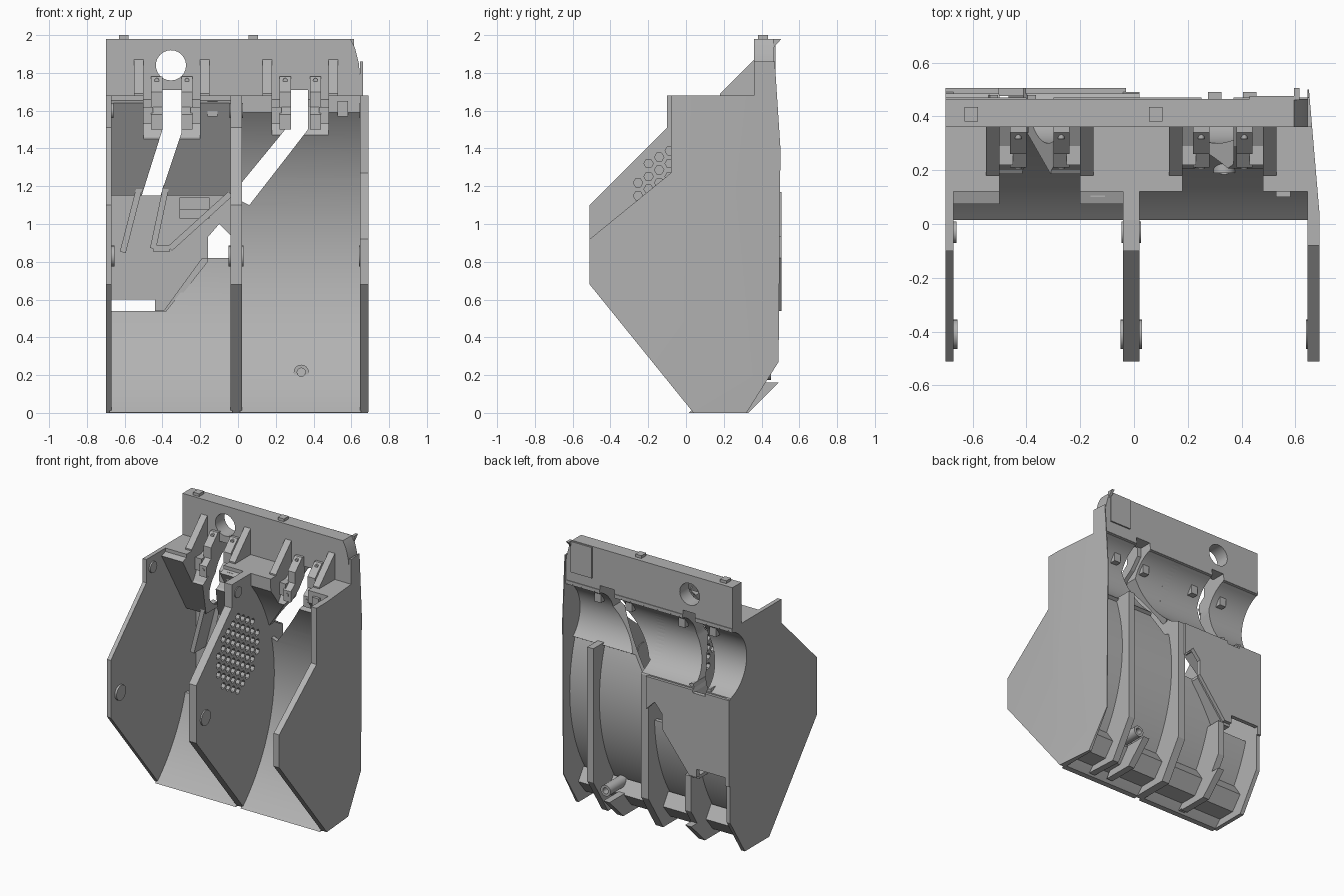
import bpy, bmesh, math

cube = bpy.data.objects.get("Cube")
if cube:
    bpy.data.objects.remove(cube, do_unlink=True)

grey = bpy.data.materials.new("plain grey")
grey.use_nodes = True
colour = (0.45, 0.45, 0.45, 1)
grey.diffuse_color = colour
grey.node_tree.nodes["Principled BSDF"].inputs["Base Color"].default_value = colour
cutters = []


def finish(name, bm, cutter=False):
    bmesh.ops.recalc_face_normals(bm, faces=bm.faces)
    mesh = bpy.data.meshes.new(name)
    bm.to_mesh(mesh)
    bm.free()
    mesh.materials.append(grey)
    ob = bpy.data.objects.new(name, mesh)
    bpy.context.collection.objects.link(ob)
    if cutter:
        ob.hide_render = True
        cutters.append(ob)
    return ob


def extrude(bm, pts, lo, hi, axis):
    # closed prism from a flat outline, along x (y,z outline) or y (x,z outline)
    def place(p, d):
        return (d, p[0], p[1]) if axis == "x" else (p[0], d, p[1])
    a = [bm.verts.new(place(p, lo)) for p in pts]
    b = [bm.verts.new(place(p, hi)) for p in pts]
    bm.faces.new(a)
    bm.faces.new(b[::-1])
    for i in range(len(pts)):
        j = (i + 1) % len(pts)
        bm.faces.new((a[i], b[i], b[j], a[j]))


def prism(name, pts, lo, hi, axis="x", cutter=False):
    bm = bmesh.new()
    extrude(bm, pts, lo, hi, axis)
    return finish(name, bm, cutter)


def box(name, x0, x1, y0, y1, z0, z1, cutter=False):
    return prism(name, [(y0, z0), (y1, z0), (y1, z1), (y0, z1)], x0, x1, "x", cutter)


def arc(cu, cv, r, a0, a1, n=24):
    angles = [math.radians(a0 + (a1 - a0) * i / n) for i in range(n + 1)]
    return [(cu + r * math.cos(a), cv + r * math.sin(a)) for a in angles]


def disc(name, u, v, r, lo, hi, axis, cutter=False):
    return prism(name, arc(u, v, r, 0, 345, 23), lo, hi, axis, cutter)


def cut(ob, *tools):
    for tool in tools:
        mod = ob.modifiers.new("cut", "BOOLEAN")
        mod.operation, mod.solver, mod.object = "DIFFERENCE", "EXACT", tool
    bpy.context.view_layer.update()
    graph = bpy.context.evaluated_depsgraph_get()
    mesh = bpy.data.meshes.new_from_object(ob.evaluated_get(graph))
    ob.modifiers.clear()
    ob.data = mesh


# shared curves: the big front channel and the hollow behind the shelf
CY, CZ, R, R_OUT = -0.76, 0.85, 1.15, 1.18


def hollow(start):
    return arc(0.55, 1.42, 0.25, start, 112)


back_foot = [(0.49, 0.27), (0.32, 0)]


def channel(top):
    return arc(CY, CZ, R, -47.6, top, 36) + arc(CY, CZ, R_OUT, top, -46.1, 36)


# openings
left_slot = prism("left_slot_cutter", [(-0.4, 1.71), (-0.3, 1.71), (-0.3, 1.48), (-0.41, 1.15),
                  (-0.51, 1.15), (-0.4, 1.5)], -1, 1, "y", True)
right_slot = prism("right_slot_cutter", [(0.25, 1.71), (0.37, 1.71), (0.37, 1.5), (0.27, 1.37),
                   (0.06, 1.1), (0.02, 1.12), (0.02, 1.22), (0.25, 1.5)], -1, 1, "y", True)
pocket = [(-0.2, 1.42), (0.14, 1.42), (0.2, 1.46), (0.24, 1.53), (0.29, 1.62), (0.36, 1.66),
          (0.36, 1.9), (-0.2, 1.9)]
left_pocket = prism("left_pocket_cutter", pocket, -0.5, -0.2, "x", True)
right_pocket = prism("right_pocket_cutter", pocket, 0.18, 0.48, "x", True)

# left and middle side plates
plate = [(0.04, 0), (-0.51, 0.68), (-0.51, 1.1), (-0.1, 1.51), (-0.1, 1.68), (0.47, 1.68),
         (0.47, 1.66)] + hollow(255)[::-1] + [(0.49, 1.17)] + back_foot
prism("left_side_plate", plate, -0.7, -0.67)
middle = prism("middle_plate", plate, -0.04, 0.02)

# honeycomb of vent holes in the middle plate
bm = bmesh.new()
for i in range(-4, 5):
    for j in range(-5, 6):
        y, z = -0.03 + i * 0.056, 1.15 + (j + (i % 2) / 2) * 0.068
        if ((y + 0.03) / 0.24) ** 2 + ((z - 1.15) / 0.29) ** 2 < 1:
            extrude(bm, arc(y, z, 0.025, 0, 300, 5), -0.2, 0.2, "x")
cut(middle, finish("vent_cutter", bm, True))

# right side plate, its outer face leaning inward towards the rear
outline = [(0.04, 0), (-0.51, 0.68), (-0.51, 0.92), (-0.08, 1.27), (-0.08, 1.68), (0.36, 1.68),
           (0.36, 1.86), (0.47, 1.86), (0.5, 1.4)] + back_foot
right = prism("right_side_plate", outline, 0.645, 0.69)
bm = bmesh.new()
bm.from_mesh(right.data)
bmesh.ops.bisect_plane(bm, geom=bm.verts[:] + bm.edges[:] + bm.faces[:],
                       plane_co=(0, 0.03, 0), plane_no=(0, 1, 0))
for v in bm.verts:
    if v.co.x > 0.67:
        v.co.x -= 0.085 * max(0, v.co.y - 0.03)
bm.to_mesh(right.data)
bm.free()

# shelf blocks with the hollow behind them
left_block = prism("left_shelf_block", [(0.12, 1.68), (0.12, 1.655), (0.075, 1.64), (0.36, 1.15),
                   (0.485, 1.15)] + hollow(255) + [(0.47, 1.66), (0.47, 1.68)], -0.68, -0.03)
cut(left_block, left_slot, left_pocket)
right_block = prism("right_shelf_block", [(0.12, 1.68)] + arc(CY, CZ, R, 40, 18)
                    + hollow(228) + [(0.47, 1.66), (0.47, 1.68)], 0.01, 0.65)
cut(right_block, right_slot, right_pocket)

# curved front channels
bore = disc("bore_cutter", 0.335, 0.215, 0.022, -1, 1, "y", True)
right_channel = prism("right_channel", channel(20), 0.01, 0.65)
cut(right_channel, right_slot, bore)
left_channel = prism("left_channel", channel(17), -0.68, -0.03)
cut(left_channel, prism("window_cutter", [(-0.8, 0.54), (-0.38, 0.54), (-0.16, 0.82), (0, 0.82),
                        (0, 1.3), (-0.8, 1.3)], -1, 1, "y", True))

# flat rear panel and the chute walls in front of it
panel = prism("rear_panel", [(-0.7, 0.54), (-0.38, 0.54), (-0.16, 0.82), (-0.16, 0.93), (-0.1, 1),
              (-0.03, 0.93), (-0.03, 1.17), (-0.7, 1.17)], 0.475, 0.505, "y")
cut(panel, box("notch_cutter", -0.67, -0.44, -1, 1, 0.5, 0.6, True), left_slot)
chute_walls = [((-0.61, 0.85), (-0.52, 1.2)), ((-0.45, 0.87), (-0.38, 1.2)),
               ((-0.36, 0.87), (-0.04, 1.16)), ((-0.45, 0.87), (-0.36, 0.87))]
for i, ((x0, z0), (x1, z1)) in enumerate(chute_walls):
    dx, dz = x1 - x0, z1 - z0
    k = 0.016 / math.hypot(dx, dz)
    ox, oz = -dz * k, dx * k
    prism(f"chute_wall_{i + 1}", [(x0 + ox, z0 + oz), (x1 + ox, z1 + oz), (x1 - ox, z1 - oz),
          (x0 - ox, z0 - oz)], 0.34, 0.48, "y")
prism("window_sill", [(-0.44, 0.52), (-0.38, 0.52), (-0.16, 0.8), (-0.16, 0.82), (-0.19, 0.82),
      (-0.39, 0.545), (-0.44, 0.545)], 0.37, 0.48, "y")
box("catch_block", -0.31, -0.15, 0.36, 0.48, 1.03, 1.08)
box("catch_top", -0.31, -0.15, 0.4, 0.48, 1.08, 1.14)

# rear ribs, feet and hollow boss
for name, x, top in (("right_rib", 0.43, 20), ("left_rib", -0.36, -16)):
    face = arc(CY, CZ, 1.165, -46, top)
    prism(name, face + [(0.49, face[-1][1])] + back_foot, x - 0.025, x + 0.025)
prism("foot_wall", [(0.1, 0.05), (0.24, 0.05), (0.32, 0.15), (0.26, 0.24), (0.2, 0.19)],
      -0.68, 0.65)
for x in (0.3, -0.36):
    prism("foot_gusset", [(0.1, 0), (0.33, 0), (0.49, 0.16), (0.2, 0.16)], x - 0.025, x + 0.025)
cut(disc("boss", 0.335, 0.215, 0.04, 0.19, 0.45, "y"), bore)

# upper back plate with its round hole, corner hook and pegs
back = prism("back_plate", [(-0.7, 1.65), (0.65, 1.65), (0.648, 1.75), (0.64, 1.85), (0.62, 1.93),
             (0.595, 1.98), (-0.7, 1.98)], 0.36, 0.465, "y")
cut(back, disc("round_hole_cutter", -0.355, 1.84, 0.08, -1, 1, "y", True),
    left_slot, right_slot)
prism("corner_hook", [(0.46, 1.93), (0.505, 1.98), (0.46, 1.98)], 0.595, 0.615)
box("back_pad", 0.43, 0.6, 0.46, 0.475, 1.75, 1.975)
for x in (-0.605, 0.08):
    box("top_peg", x - 0.025, x + 0.025, 0.38, 0.435, 1.97, 2)

# gussets and clip brackets around both slots
for side, x in (("left", -0.35), ("right", 0.33)):
    for s in (-1, 1):
        g = x + s * 0.175
        prism(f"{side}_gusset", [(0.18, 1.67), (0.18, 1.69), (0.36, 1.87), (0.36, 1.67)],
              g - 0.025, g + 0.025)
        b = x + s * 0.08
        prism(f"{side}_bracket", [(0.21, 1.5), (0.21, 1.58), (0.26, 1.62), (0.26, 1.7),
              (0.34, 1.78), (0.37, 1.78), (0.37, 1.64), (0.3, 1.56)], b - 0.03, b + 0.03)
        t = x + s * 0.125
        box(f"{side}_tab", t - 0.026, t + 0.026, 0.22, 0.37, 1.53, 1.62)
        for z, y in ((1.55, 0.205), (1.76, 0.315)):
            disc(f"{side}_screw", b, z, 0.012, y, y + 0.03, "y")
for x in (-0.135, 0.555):
    box("shelf_pad", x - 0.027, x + 0.027, 0.1, 0.13, 1.57, 1.65)

# pivot bosses on the plates
for name, x0, x1 in (("left", -0.68, -0.655), ("middle", -0.05, 0.03), ("right", 0.64, 0.66)):
    disc(f"{name}_pivot", -0.41, 0.83, 0.055, x0, x1, "x")
    disc(f"{name}_upper_pivot", -0.03, 1.6, 0.04, x0 + 0.004, x1 - 0.004, "x")

for ob in cutters:
    bpy.data.objects.remove(ob, do_unlink=True)

# smooth the curved parts, keeping edges sharp
bpy.context.view_layer.update()
bpy.ops.object.select_all(action="DESELECT")
for ob in bpy.context.collection.objects:
    if ob.type == "MESH" and any(w in ob.name for w in ("channel", "block", "pivot", "boss",
                                                        "back_plate", "side_plate")):
        ob.select_set(True)
        bpy.context.view_layer.objects.active = ob
bpy.ops.object.shade_smooth_by_angle(angle=math.radians(25))
